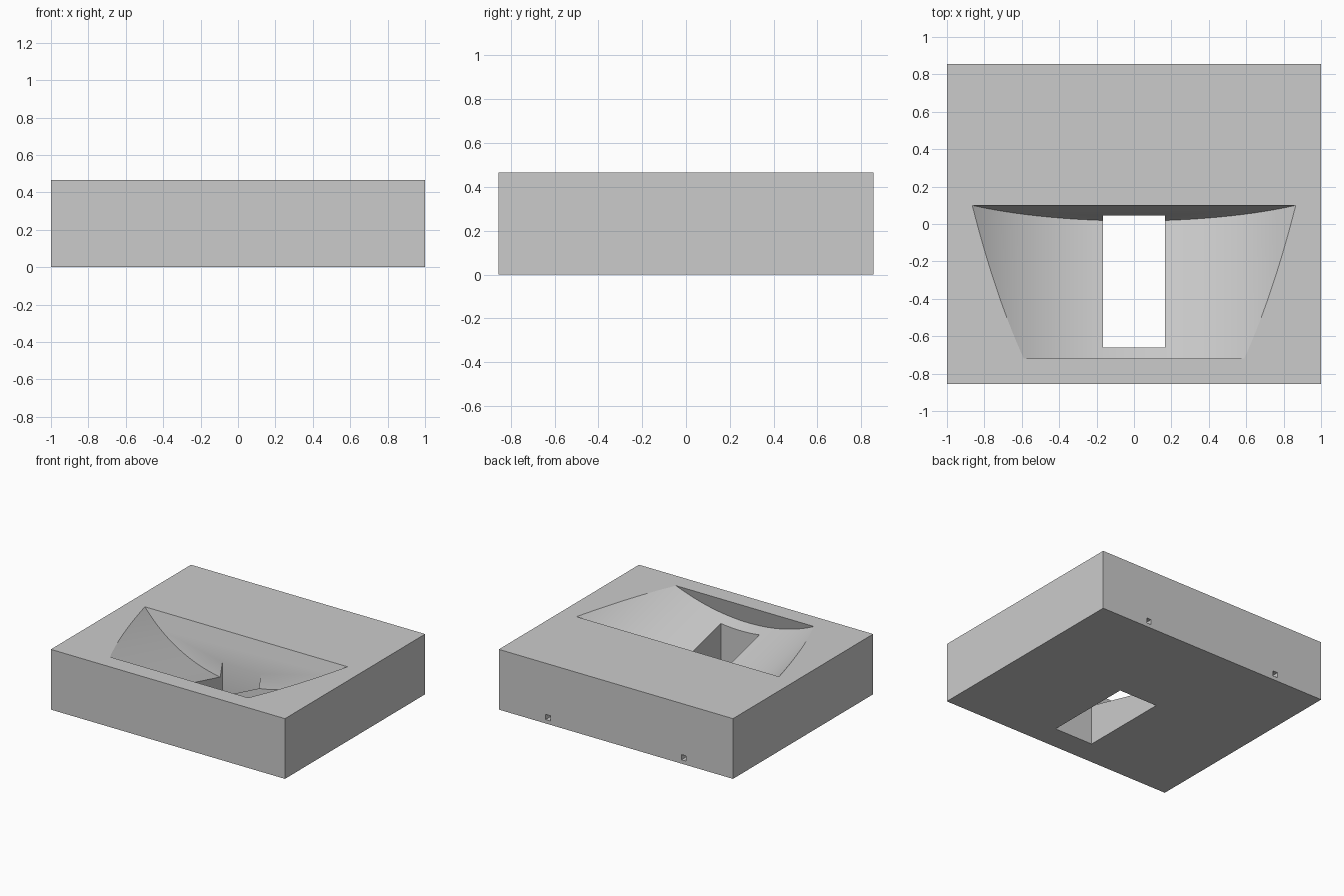
import bpy, bmesh, math
from mathutils import Vector

if "Cube" in bpy.data.objects:
    bpy.data.objects.remove(bpy.data.objects["Cube"])

HEIGHT, DEPTH = 0.465, 1.71

grey = bpy.data.materials.new("plain grey")
grey.diffuse_color = (0.6, 0.6, 0.6, 1)
grey.use_nodes = True
grey.node_tree.nodes["Principled BSDF"].inputs["Base Color"].default_value = grey.diffuse_color


def make_object(name, bm):
    bmesh.ops.recalc_face_normals(bm, faces=bm.faces)
    mesh = bpy.data.meshes.new(name)
    bm.to_mesh(mesh)
    bm.free()
    mesh.materials.append(grey)
    obj = bpy.data.objects.new(name, mesh)
    bpy.context.collection.objects.link(obj)
    return obj


def make_box(name, lo, hi):
    bm = bmesh.new()
    bmesh.ops.create_cube(bm, size=1)
    for v in bm.verts:
        v.co = [(a + b) / 2 + c * (b - a) for a, b, c in zip(lo, hi, v.co)]
    return make_object(name, bm)


# Main block
block = make_box("block", (-1, -DEPTH / 2, 0), (1, DEPTH / 2, HEIGHT))

# Cutter for the curved recess: a cylinder segment tilted up towards the front
TILT, RADIUS, SAG = math.radians(14), 1.257, 0.345
origin = Vector((0, 0.1, HEIGHT))
up = Vector((0, math.sin(TILT), math.cos(TILT)))
along = Vector((0, -math.cos(TILT), math.sin(TILT)))
half_angle = math.acos((RADIUS - SAG - 0.1) / RADIUS)
steps = 96
bm = bmesh.new()
profile = []
for i in range(steps + 1):
    a = half_angle * (2 * i / steps - 1)
    height = RADIUS - SAG - RADIUS * math.cos(a)
    profile.append(bm.verts.new(origin + Vector((RADIUS * math.sin(a), 0, 0)) + up * height))
end = bm.faces.new(profile)
new = bmesh.ops.extrude_face_region(bm, geom=[end])["geom"]
bmesh.ops.translate(bm, vec=along * 0.82 * math.cos(TILT),
                    verts=[g for g in new if isinstance(g, bmesh.types.BMVert)])
cutters = [make_object("recess_cutter", bm)]

# Cutters for the rectangular opening and the two small holes in the back
cutters.append(make_box("opening_cutter", (-0.165, -0.66, -0.1), (0.165, 0.045, HEIGHT + 0.1)))
for side, x in (("left", -0.58), ("right", 0.58)):
    cutters.append(make_box(side + "_back_hole_cutter",
                            (x - 0.02, DEPTH / 2 - 0.15, 0.03), (x + 0.02, DEPTH / 2 + 0.1, 0.07)))

# Cut the block, then smooth only the curved floor
bpy.context.view_layer.objects.active = block
block.select_set(True)
for cutter in cutters:
    mod = block.modifiers.new("cut", "BOOLEAN")
    mod.operation, mod.solver, mod.object = "DIFFERENCE", "EXACT", cutter
    bpy.ops.object.modifier_apply(modifier=mod.name)
    bpy.data.objects.remove(cutter, do_unlink=True)
bpy.ops.object.shade_smooth_by_angle(angle=math.radians(15))
